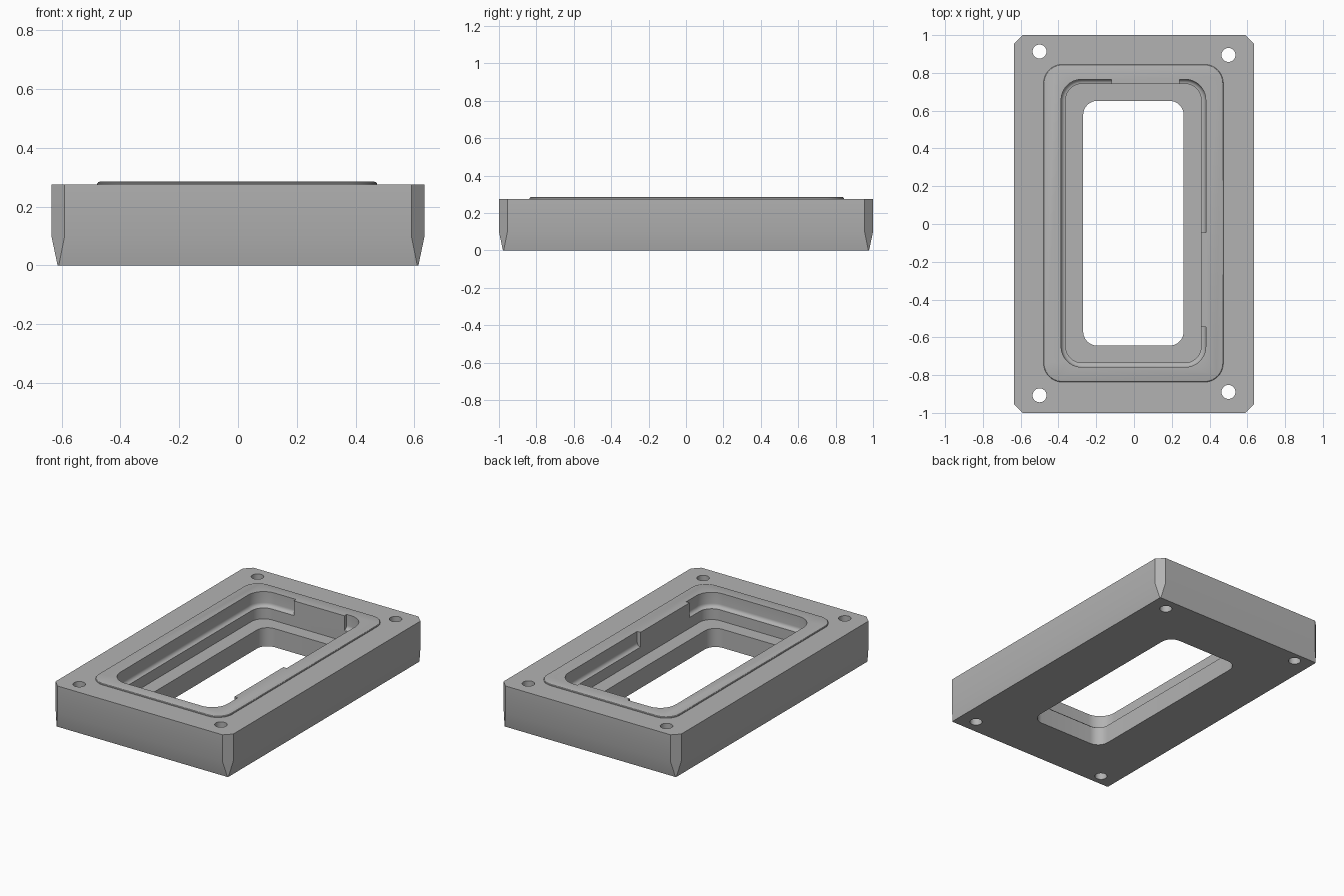
import bpy, bmesh, math
from mathutils import Vector

cube = bpy.data.objects.get("Cube")
if cube:
    bpy.data.objects.remove(cube, do_unlink=True)

CENTRE = Vector((-0.003, 0.004))   # shared centre of the pocket features
TOP = 0.285

grey = bpy.data.materials.new("satin_grey")
grey.use_nodes = True
grey.diffuse_color = (0.45, 0.45, 0.45, 1)
grey.node_tree.nodes["Principled BSDF"].inputs["Base Color"].default_value = grey.diffuse_color


def rounded_rect(hx, hy, r, seg=10):
    """Outline of a rounded rectangle around the pocket centre."""
    pts = []
    for k, (sx, sy) in enumerate(((1, 1), (-1, 1), (-1, -1), (1, -1))):
        for i in range(seg + 1):
            a = math.pi / 2 * (k + i / seg)
            pts.append(CENTRE + Vector((sx * (hx - r) + r * math.cos(a),
                                        sy * (hy - r) + r * math.sin(a))))
    return pts


def octagon(hx, hy, c):
    """Rectangle with clipped corners."""
    quarter = [(hx, hy - c), (hx - c, hy)]
    pts = []
    for sx, sy in ((1, 1), (-1, 1), (-1, -1), (1, -1)):
        q = quarter if sx * sy > 0 else quarter[::-1]
        pts += [Vector((sx * x, sy * y)) for x, y in q]
    return pts


def circle(x, y, r, seg=32):
    return [Vector((x + r * math.cos(2 * math.pi * i / seg),
                    y + r * math.sin(2 * math.pi * i / seg))) for i in range(seg)]


def box_outline(x0, x1, y0, y1):
    return [Vector(p) for p in ((x0, y0), (x1, y0), (x1, y1), (x0, y1))]


def loft(name, levels):
    """Closed solid through (z, outline) levels, listed upward."""
    bm = bmesh.new()
    rings = [[bm.verts.new((p.x, p.y, z)) for p in pts] for z, pts in levels]
    n = len(rings[0])
    for a, b in zip(rings, rings[1:]):
        for i in range(n):
            j = (i + 1) % n
            bm.faces.new((a[i], a[j], b[j], b[i]))
    bm.faces.new(rings[0][::-1])
    bm.faces.new(rings[-1])
    mesh = bpy.data.meshes.new(name)
    bm.to_mesh(mesh)
    bm.free()
    obj = bpy.data.objects.new(name, mesh)
    bpy.context.collection.objects.link(obj)
    mesh.materials.append(grey)
    return obj


def combine(target, tool, operation):
    """Apply a boolean and discard the tool."""
    mod = target.modifiers.new("boolean", 'BOOLEAN')
    mod.operation, mod.solver, mod.object = operation, 'EXACT', tool
    bpy.ops.object.select_all(action='DESELECT')
    bpy.context.view_layer.objects.active = target
    target.select_set(True)
    bpy.ops.object.modifier_apply(modifier=mod.name)
    bpy.data.objects.remove(tool, do_unlink=True)


# Outer block: clipped corners, walls tapering in near the bottom
frame = loft("frame", [(0, octagon(0.614, 0.979, 0.004)),
                       (0.1, octagon(0.635, 1.0, 0.045)),
                       (0.275, octagon(0.635, 1.0, 0.045))])

# Low raised plateau with a softened edge
plateau = loft("plateau", [(z, rounded_rect(0.476 - d, 0.841 - d, 0.1 - d))
                           for z, d in ((0.2, 0), (0.279, 0), (0.283, 0.003), (TOP, 0.009))])
combine(frame, plateau, 'UNION')

# Pocket down to the shelf, then the through window
combine(frame, loft("pocket_cutter", [(z, rounded_rect(0.359, 0.738, 0.086))
                                      for z in (0.12, 0.4)]), 'DIFFERENCE')
combine(frame, loft("window_cutter", [(z, rounded_rect(0.266, 0.648, 0.075))
                                      for z in (-0.1, 0.2)]), 'DIFFERENCE')

# Rim recess with a concave floor, interrupted by two tabs
HX, HY, R, W, FLOOR = 0.383, 0.762, 0.11, 0.024, 0.19
steps = [(FLOOR, 0.03)]
for i in range(7):
    a = math.pi / 2 * i / 6
    steps.append((FLOOR + W * (1 - math.cos(a)), W * (1 - math.sin(a))))
steps.append((0.4, 0))
recess = loft("recess_cutter", [(z, rounded_rect(HX - d, HY - d, R - d)) for z, d in steps])
for tab in (box_outline(-0.12, 0.24, 0.742, 0.9), box_outline(0.356, 0.5, -0.545, -0.045)):
    combine(recess, loft("tab", [(z, tab) for z in (0, 0.5)]), 'DIFFERENCE')
combine(frame, recess, 'DIFFERENCE')

# Screw holes
for x, y in ((-0.5, 0.913), (0.5, 0.895), (-0.5, -0.907), (0.5, -0.889)):
    combine(frame, loft("hole_cutter", [(z, circle(x, y, 0.037)) for z in (-0.1, 0.4)]),
            'DIFFERENCE')

bpy.ops.object.select_all(action='DESELECT')
frame.select_set(True)
bpy.context.view_layer.objects.active = frame
bpy.ops.object.shade_smooth_by_angle(angle=math.radians(30))
